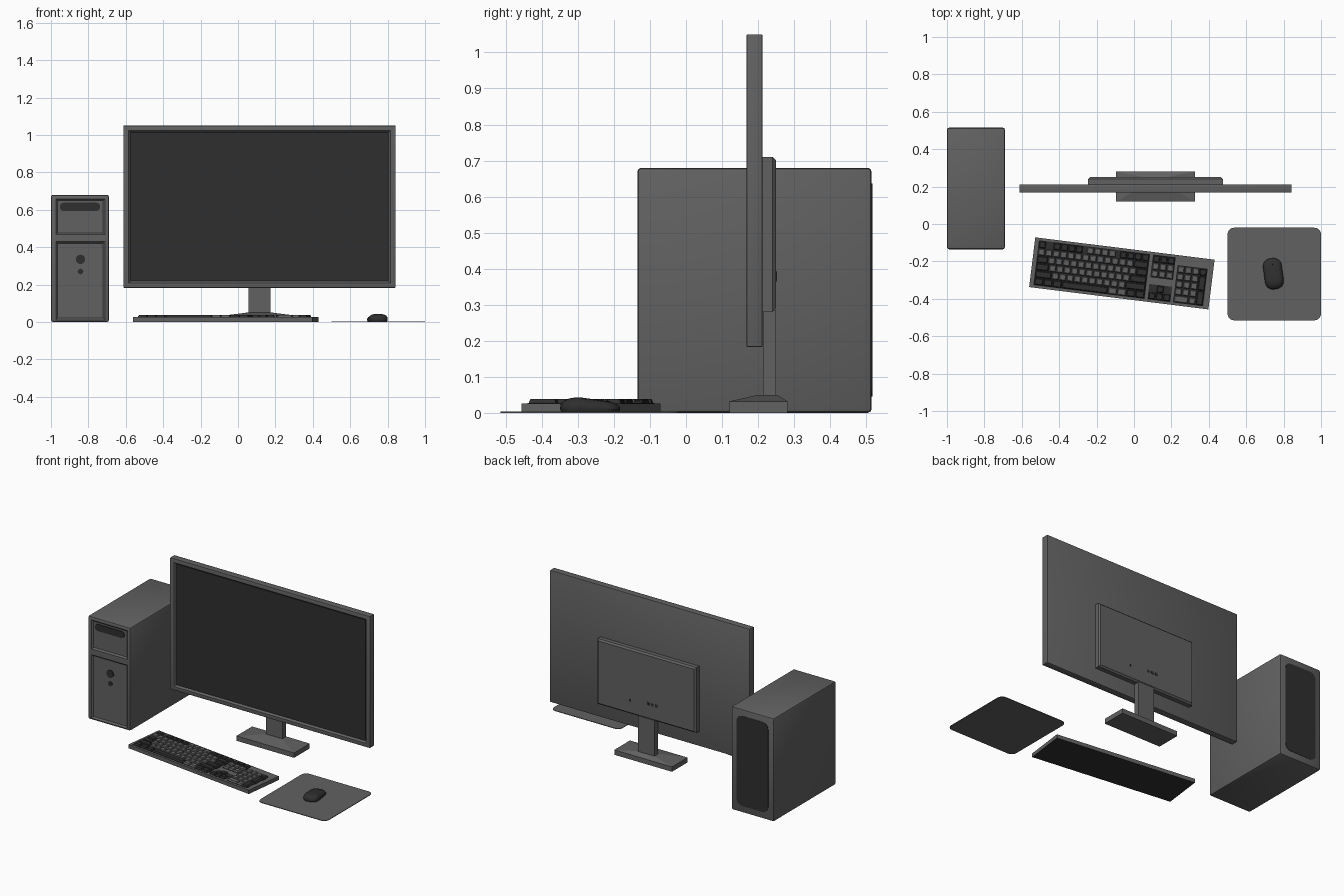
import bpy, bmesh, math
from mathutils import Vector

cube = bpy.data.objects.get("Cube")
if cube:
    bpy.data.objects.remove(cube, do_unlink=True)


def material(name, value):
    m = bpy.data.materials.new(name)
    m.use_nodes = True
    colour = (value, value, value, 1)
    m.diffuse_color = colour
    m.node_tree.nodes["Principled BSDF"].inputs["Base Color"].default_value = colour
    return m


GREY = material("mid grey", 0.12)
DARK = material("near black", 0.028)


def ring(x0, x1, a0, a1, level, r=0, plane="xy", seg=5):
    """Rectangle, rounded if r > 0, lying in the xy or xz plane."""
    pts = []
    corners = [(x1 - r, a1 - r), (x0 + r, a1 - r), (x0 + r, a0 + r), (x1 - r, a0 + r)]
    for i, (cx, ca) in enumerate(corners):
        for k in range(seg + 1 if r else 1):
            t = math.pi / 2 * (i + k / seg)
            u, v = cx + r * math.cos(t), ca + r * math.sin(t)
            pts.append(Vector((u, v, level) if plane == "xy" else (u, level, v)))
    return pts


def add_loft(bm, rings):
    """Skin consecutive rings and cap both ends."""
    loops = [[bm.verts.new(p) for p in r] for r in rings]
    n = len(loops[0])
    for a, b in zip(loops, loops[1:]):
        for i in range(n):
            j = (i + 1) % n
            bm.faces.new((a[i], a[j], b[j], b[i]))
    bm.faces.new(loops[0])
    bm.faces.new(loops[-1])


def finish(name, bm, mat, smooth=False):
    bmesh.ops.recalc_face_normals(bm, faces=bm.faces)
    me = bpy.data.meshes.new(name)
    bm.to_mesh(me)
    bm.free()
    me.materials.append(mat)
    ob = bpy.data.objects.new(name, me)
    bpy.context.collection.objects.link(ob)
    if smooth:
        bpy.ops.object.select_all(action="DESELECT")
        ob.select_set(True)
        bpy.context.view_layer.objects.active = ob
        bpy.ops.object.shade_smooth_by_angle(angle=math.radians(35))
    return ob


def loft(name, rings, mat, smooth=False):
    bm = bmesh.new()
    add_loft(bm, rings)
    return finish(name, bm, mat, smooth)


def box(name, x, y, z, mat, bevel=0):
    bm = bmesh.new()
    add_loft(bm, [ring(*x, *y, z[0]), ring(*x, *y, z[1])])
    if bevel:
        bmesh.ops.bevel(bm, geom=bm.edges[:], offset=bevel, segments=2,
                        affect="EDGES", profile=0.5)
    return finish(name, bm, mat, bool(bevel))


def plate(name, x, z, y, mat, r):
    """Thin upright plate with rounded corners; y gives its two faces."""
    return loft(name, [ring(*x, *z, v, r, "xz") for v in y], mat)


def recess(ob, x, z, front, depth, taper):
    """Cut a pocket with sloping walls into a front face."""
    rings = []
    for d in (-depth, depth):
        s = taper * d / depth
        rings.append(ring(x[0] + s, x[1] - s, z[0] + s, z[1] - s, front + d, 0, "xz"))
    cutter = loft("recess_cutter", rings, GREY)
    cutter.hide_render = True
    mod = ob.modifiers.new("recess", "BOOLEAN")
    mod.operation, mod.solver, mod.object = "DIFFERENCE", "EXACT", cutter
    bpy.context.view_layer.objects.active = ob
    bpy.ops.object.modifier_apply(modifier=mod.name)
    bpy.data.objects.remove(cutter, do_unlink=True)


# Computer tower with two front pockets
T = -0.135
tower = box("tower_case", (-1, -0.69), (T, 0.515), (0, 0.68), GREY, 0.011)
recess(tower, (-0.973, -0.712), (0.468, 0.658), T, 0.01, 0.009)
recess(tower, (-0.973, -0.712), (0.012, 0.43), T, 0.01, 0.009)
plate("drive_slot", (-0.952, -0.738), (0.594, 0.638), (T + 0.005, T + 0.011), DARK, 0.02)
for label, z, r in (("power_button", 0.335, 0.025), ("reset_button", 0.27, 0.015)):
    plate(label, (-0.842 - r, -0.842 + r), (z - r, z + r), (T + 0.004, T + 0.011), DARK, r * 0.99)
plate("tower_back_panel", (-0.96, -0.73), (0.045, 0.637), (0.513, 0.517), DARK, 0.04)

# Monitor
monitor = box("monitor_frame", (-0.613, 0.843), (0.168, 0.212), (0.183, 1.05), GREY, 0.003)
recess(monitor, (-0.585, 0.815), (0.208, 1.024), 0.168, 0.012, 0.01)
plate("screen", (-0.575, 0.805), (0.218, 1.014), (0.178, 0.182), DARK, 0)
loft("monitor_back_housing",
     [ring(-0.245 + s, 0.475 - s, 0.28 + s, 0.71 - s, y, 0, "xz")
      for s, y in ((0, 0.21), (0, 0.24), (0.01, 0.25))], GREY)
for i, x in enumerate((0.04, 0.07, 0.1)):
    plate(f"rear_port_{i + 1}", (x - 0.008, x + 0.008), (0.375, 0.392), (0.249, 0.252), DARK, 0)
plate("rear_lock_hole", (0.23, 0.24), (0.365, 0.378), (0.249, 0.252), DARK, 0)

# Monitor stand
box("stand_neck", (0.055, 0.175), (0.213, 0.249), (0.04, 0.285), GREY)
loft("stand_base", [ring(-0.095, 0.325, 0.12, 0.282, 0),
                    ring(-0.095, 0.325, 0.12, 0.282, 0.032),
                    ring(0.045, 0.185, 0.2, 0.252, 0.05)], GREY)

# Keyboard body, dark on its underside
ANGLE, PLACE = math.radians(-7.1), (-0.065, -0.264, 0)
keyboard = [box("keyboard_body", (-0.483, 0.483), (-0.134, 0.134), (0.001, 0.026), GREY)]
keyboard[0].data.materials.append(DARK)
for f in keyboard[0].data.polygons:
    if f.normal.z < -0.9:
        f.material_index = 1

# Keys: each run is (key width, how many, g = grey, d = dark, - = gap)
P, TOP = 0.0397, 0.119
letters = "g"
MAIN = [
    [(1, 1, "d"), (1, 1, "-"), (1, 4, "d"), (.5, 1, "-"), (1, 4, "g"), (.5, 1, "-"), (1, 4, "d")],
    [(1, 13, letters), (2, 1, "d")],
    [(1.5, 1, "d"), (1, 12, letters), (1.5, 1, "d")],
    [(1.75, 1, "d"), (1, 11, letters), (2.25, 1, "d")],
    [(2.25, 1, "d"), (1, 10, letters), (2.75, 1, "d")],
    [(1.25, 3, "d"), (6.25, 1, "d"), (1.25, 2, "g"), (1.25, 2, "d")],
]
NAV = [[(1, 3, "d")], [(1, 3, "g")], [(1, 3, "g")], [],
       [(1, 1, "-"), (1, 1, "d")], [(1, 3, "d")]]
PAD = [[], [(1, 3, "g"), (1, 1, "d")], [(1, 3, "g"), (1, 1, "D")], [(1, 3, "g")],
       [(1, 3, "g"), (1, 1, "D")], [(2, 1, "g"), (1, 1, "g")]]
keys = {"g": bmesh.new(), "d": bmesh.new()}


def add_key(kind, x, y, w, h):
    rings = []
    for s, z in ((0.002, 0.022), (0.002, 0.03), (0.006, 0.038)):
        rings.append(ring(x + s, x + w - s, y - h + s, y - s, z))
    add_loft(keys[kind.lower()], rings)


for start, block in ((-0.46, MAIN), (0.155, NAV), (0.292, PAD)):
    for row, runs in enumerate(block):
        x = start
        for width, count, kind in runs:
            for _ in range(count):
                if kind != "-":
                    tall = 2 if kind == "D" else 1
                    add_key(kind, x, TOP - row * P, width * P, tall * P)
                x += width * P

# Dark wells under the key blocks
for label, x, rows in (("main", (-0.462, 0.138), (0, 6)), ("function", (0.153, 0.276), (0, 3)),
                       ("arrow", (0.153, 0.276), (4, 6)), ("number", (0.29, 0.453), (1, 6))):
    y = (TOP - rows[1] * P - 0.002, TOP - rows[0] * P + 0.002)
    keyboard.append(box(label + "_key_well", x, y, (0.024, 0.0268), DARK))
keyboard.append(finish("grey_keys", keys["g"], GREY))
keyboard.append(finish("dark_keys", keys["d"], DARK))
for ob in keyboard:
    ob.location, ob.rotation_euler.z = PLACE, ANGLE

# Mouse pad
loft("mouse_pad", [ring(0.5, 1, -0.515, -0.02, z, 0.035) for z in (0, 0.004)], GREY)

# Mouse: stacked outlines, lower towards the button end
rings = []
for w, back, front, z in ((.047, .08, .08, .004), (.05, .083, .083, .012), (.049, .081, .082, .024),
                          (.043, .072, .076, .034), (.033, .058, .065, .04), (.018, .04, .045, .043)):
    outline = ring(-w, w, -back, front, z, w * 0.85, seg=8)
    for p in outline:
        p.z = 0.004 + (p.z - 0.004) * (1 - 3.6 * max(0, p.y + 0.03))
    rings.append(outline)
mouse = loft("mouse_body", rings, DARK, True)
wheel = box("mouse_wheel", (-0.004, 0.004), (0.035, 0.055), (0.02, 0.033), DARK, 0.002)
for ob in (mouse, wheel):
    ob.location, ob.rotation_euler.z = (0.745, -0.266, 0), math.radians(8)
